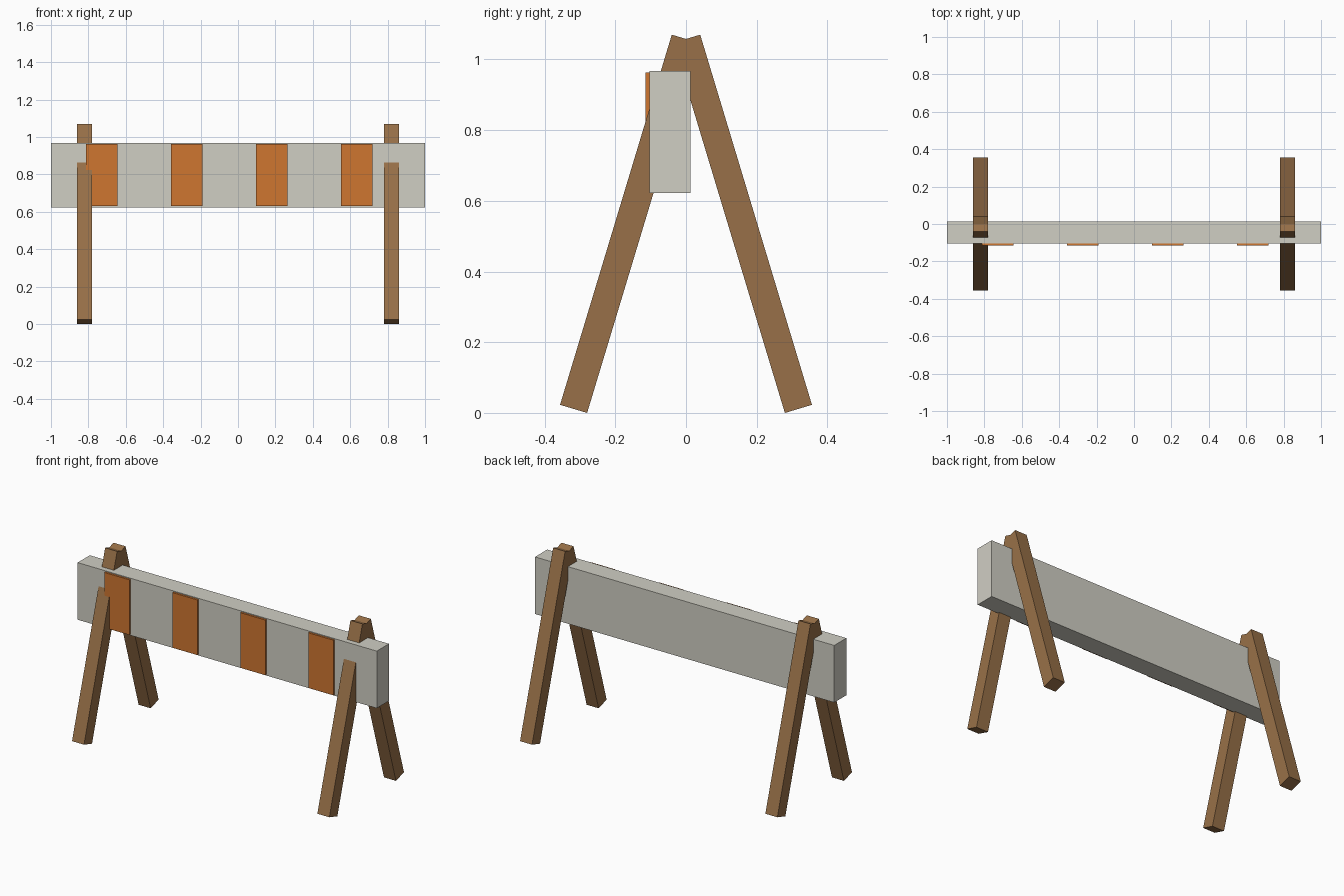
import bpy
import math

# Remove the default cube
cube = bpy.data.objects.get("Cube")
if cube:
    bpy.data.objects.remove(cube, do_unlink=True)


def make_material(name, rgb):
    mat = bpy.data.materials.new(name)
    mat.use_nodes = True
    colour = (*rgb, 1.0)
    mat.diffuse_color = colour
    bsdf = next(n for n in mat.node_tree.nodes if n.type == "BSDF_PRINCIPLED")
    bsdf.inputs["Base Color"].default_value = colour
    return mat


def box(name, centre, size, mat, tilt=0.0):
    bpy.ops.mesh.primitive_cube_add(size=1, location=centre)
    obj = bpy.context.object
    obj.name = name
    obj.scale = size
    bpy.ops.object.transform_apply(location=False, rotation=False, scale=True)
    obj.rotation_euler.x = tilt
    obj.data.materials.append(mat)
    return obj


wood = make_material("brown wood", (0.314, 0.163, 0.065))
paint = make_material("off white paint", (0.63, 0.62, 0.55))
orange = make_material("orange paint", (0.62, 0.18, 0.03))

# Crossbeam, set slightly forward of the frame's centre
beam_front = -0.103
box("crossbeam", (0, -0.045, 0.795), (2, 0.116, 0.345), paint)

# Evenly spaced orange panels standing proud of the beam
for i in range(4):
    box(f"stripe_{i + 1}", (-0.729 + i * 0.4545, beam_front - 0.005, 0.796),
        (0.168, 0.014, 0.333), orange)

# Two A-frames of crossed square legs
lean = math.radians(16.8)
for side, x in (("left", 0.82), ("right", -0.82)):
    for end, sign in (("front", -1), ("back", 1)):
        box(f"{end}_{side}_leg", (x, sign * 0.16, 0.535),
            (0.08, 0.08, 1.094), wood, sign * lean)
